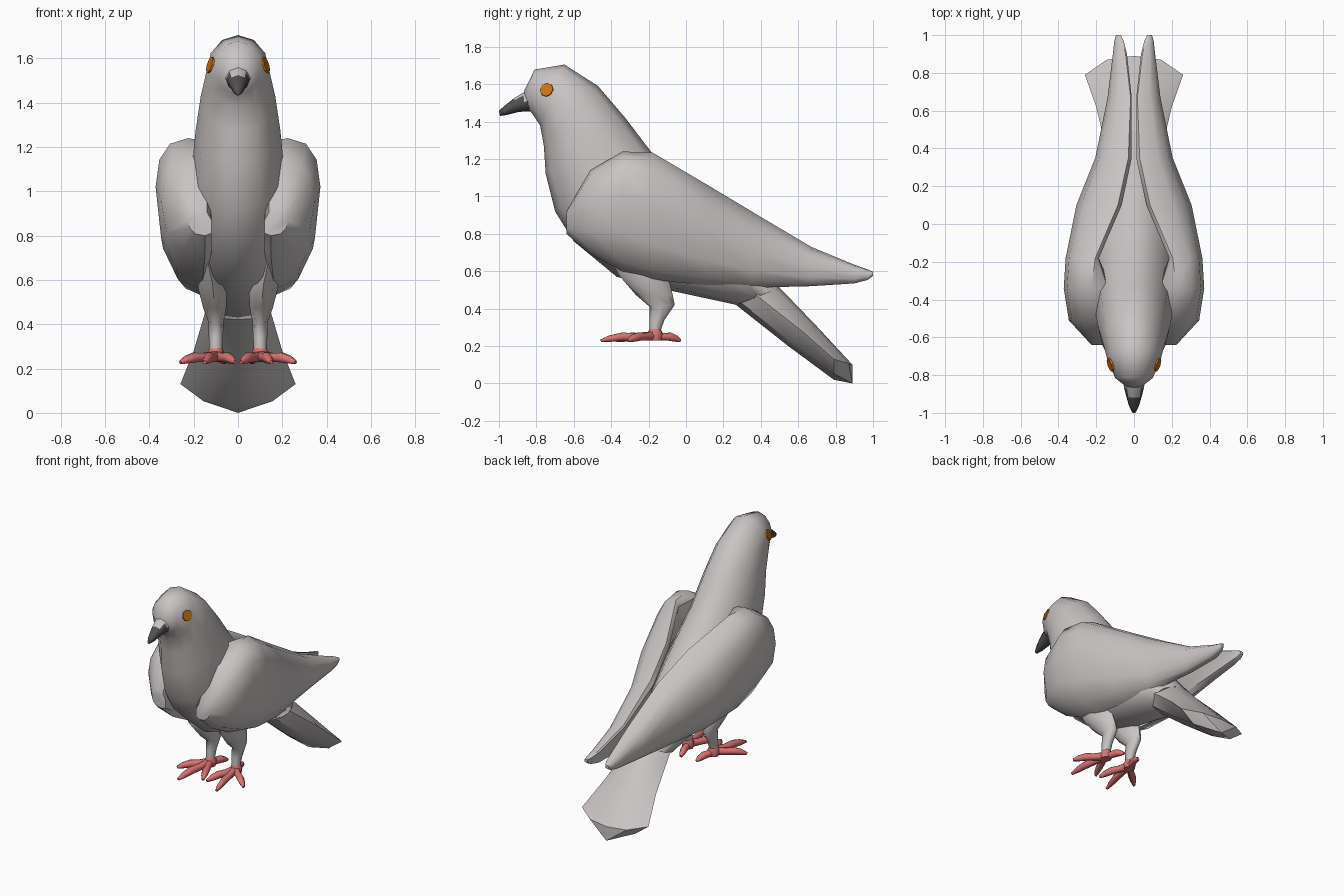
import bpy, bmesh, math
from mathutils import Vector
from mathutils.bvhtree import BVHTree

if "Cube" in bpy.data.objects:
    bpy.data.objects.remove(bpy.data.objects["Cube"])


def material(name, rgb):
    m = bpy.data.materials.new(name)
    m.diffuse_color = (*rgb, 1)
    m.use_nodes = True
    m.node_tree.nodes["Principled BSDF"].inputs["Base Color"].default_value = m.diffuse_color
    return m


GREY = material("feather grey", (0.59, 0.555, 0.55))
DARK = material("beak charcoal", (0.085, 0.08, 0.08))
RED = material("foot red", (0.71, 0.17, 0.17))
ORANGE = material("eye orange", (0.62, 0.17, 0.005))


def finish(name, bm, mats, mirror=False, angle=40):
    bmesh.ops.recalc_face_normals(bm, faces=bm.faces)
    me = bpy.data.meshes.new(name)
    bm.to_mesh(me)
    bm.free()
    ob = bpy.data.objects.new(name, me)
    bpy.context.collection.objects.link(ob)
    for m in mats:
        me.materials.append(m)
    bpy.ops.object.select_all(action='DESELECT')
    ob.select_set(True)
    bpy.context.view_layer.objects.active = ob
    bpy.ops.object.shade_smooth_by_angle(angle=math.radians(angle))
    if mirror:
        mod = ob.modifiers.new("Mirror", 'MIRROR')
        mod.use_mirror_merge = False
    return ob


def loft(bm, rings):
    """Skin a list of equal-length point rings and cap both ends."""
    vs = [[bm.verts.new(p) for p in r] for r in rings]
    n = len(vs[0])
    for a, b in zip(vs, vs[1:]):
        for i in range(n):
            bm.faces.new((a[i], a[(i + 1) % n], b[(i + 1) % n], b[i]))
    bm.faces.new(vs[0])
    bm.faces.new(vs[-1])


def oval(top, bot, hw, n=12, x=0.0):
    """Ring through two (y, z) points with half-width hw."""
    t, b = Vector((x, *top)), Vector((x, *bot))
    mid, half = (t + b) / 2, (t - b) / 2
    return [mid + half * math.cos(k * math.tau / n)
            + Vector((hw * math.sin(k * math.tau / n), 0, 0)) for k in range(n)]


def tube(bm, pts, n=6):
    """Tapered tube along (x, y, z, radius) points."""
    ps = [Vector(p[:3]) for p in pts]
    rings = []
    for i, p in enumerate(ps):
        d = (ps[min(i + 1, len(ps) - 1)] - ps[max(i - 1, 0)]).normalized()
        u = d.cross(Vector((0, 0, 1))).normalized()
        v = u.cross(d)
        rings.append([p + pts[i][3] * (u * math.cos(k * math.tau / n)
                      + v * math.sin(k * math.tau / n)) for k in range(n)])
    loft(bm, rings)


# Body, neck and head in one skin
bm = bmesh.new()
loft(bm, [oval(*r) for r in (
    ((-0.865, 1.565), (-0.85, 1.47), 0.045),
    ((-0.81, 1.678), (-0.82, 1.44), 0.10),
    ((-0.65, 1.705), (-0.78, 1.38), 0.142),
    ((-0.47, 1.59), (-0.76, 1.27), 0.168),
    ((-0.325, 1.42), (-0.75, 1.12), 0.192),
    ((-0.18, 1.23), (-0.70, 0.92), 0.21),
    ((0.0, 1.05), (-0.60, 0.76), 0.225),
    ((0.18, 0.87), (-0.37, 0.57), 0.22),
    ((0.34, 0.71), (-0.10, 0.50), 0.19),
    ((0.50, 0.51), (0.27, 0.42), 0.14))])
bm.normal_update()
tree = BVHTree.FromBMesh(bm)
finish("body", bm, [GREY], angle=75)

# Eyes: thin discs resting on the head
hit, nor, _, _ = tree.ray_cast(Vector((1, -0.745, 1.57)), Vector((-1, 0, 0)))
nor = nor if nor.x > 0 else -nor
bm = bmesh.new()
bmesh.ops.create_cone(bm, cap_ends=True, segments=8, radius1=0.038, radius2=0.037, depth=0.009)
bm.transform(nor.to_track_quat('Z', 'Y').to_matrix().to_4x4())
bmesh.ops.translate(bm, vec=hit + nor * 0.002, verts=bm.verts)
finish("eyes", bm, [ORANGE], True)

# Beak, with the grey cere on its upper rear faces
bm = bmesh.new()
loft(bm, [oval(*r, n=8) for r in (
    ((-0.82, 1.585), (-0.81, 1.455), 0.062),
    ((-0.87, 1.555), (-0.86, 1.455), 0.053),
    ((-0.92, 1.525), (-0.90, 1.45), 0.042),
    ((-0.97, 1.485), (-0.96, 1.435), 0.026),
    ((-1.0, 1.458), (-0.995, 1.43), 0.009))])
bmesh.ops.recalc_face_normals(bm, faces=bm.faces)
for f in bm.faces:
    c = f.calc_center_median()
    top = f.normal.z > 0.6 and c.y > -0.91
    f.material_index = 1 if top or (f.normal.z > 0.2 and c.y > -0.86) else 0
finish("beak", bm, [DARK, GREY], angle=70)

# Folded wings: y, top z, top x, widest x and z, bottom z, bottom x
stations = (
    (-0.64, 0.92, 0.185, 0.225, 0.87, 0.80, 0.15),
    (-0.51, 1.14, 0.20, 0.345, 0.95, 0.69, 0.15),
    (-0.34, 1.24, 0.225, 0.372, 1.02, 0.60, 0.16),
    (-0.18, 1.235, 0.205, 0.362, 0.96, 0.555, 0.16),
    (0.10, 1.07, 0.085, 0.305, 0.82, 0.525, 0.15),
    (0.35, 0.92, 0.03, 0.205, 0.71, 0.512, 0.12),
    (0.67, 0.73, 0.018, 0.14, 0.62, 0.52, 0.09),
    (0.90, 0.635, 0.045, 0.112, 0.585, 0.535, 0.08),
    (0.97, 0.61, 0.06, 0.104, 0.58, 0.553, 0.085),
    (1.0, 0.597, 0.072, 0.095, 0.588, 0.575, 0.085))
rings = []
for y, zt, xt, xm, zm, zb, xb in stations:
    ring = []
    for k in range(4):          # outer curve, top to widest
        a = k * math.pi / 6
        ring.append((xt + (xm - xt) * math.sin(a) ** 0.85, y,
                     zm + (zt - zm) * max(math.cos(a), 0) ** 0.85))
    for k in range(1, 4):       # outer curve, widest to bottom
        a = k * math.pi / 6
        ring.append((xb + (xm - xb) * max(math.cos(a), 0) ** 0.85, y,
                     zm - (zm - zb) * math.sin(a) ** 0.9))
    # inner side: buried in the body at the shoulder, thin behind it
    shoulder = y < -0.3
    xi = 0.12 if shoulder else max(min(xt, xb), xm - (0.09 if y > 0.5 else 0.14))
    rim = min(0.02, (xm - xt) * 0.12)
    inner_top = (0.14, y, zt - 0.015) if shoulder else (max(xt - rim, 0.012), y, zm + 0.85 * (zt - zm))
    ring += [(max(xb - 0.03, min(xi, xb)), y, zb + 0.15 * (zm - zb)), (xi, y, zm), inner_top]
    rings.append(ring)
bm = bmesh.new()
loft(bm, rings)
finish("wings", bm, [GREY], True, 45)

# Fanned tail continuing the rump: half-width, edge, top centre, bottom centre
rings = []
for hw, (ye, ze), (yt, zt), (yb, zb) in (
        (0.12, (0.26, 0.54), (0.38, 0.62), (0.15, 0.47)),
        (0.145, (0.385, 0.465), (0.50, 0.513), (0.27, 0.418)),
        (0.20, (0.62, 0.28), (0.70, 0.305), (0.54, 0.205)),
        (0.26, (0.79, 0.13), (0.89, 0.10), (0.79, 0.02))):
    top = [(s * hw * 0.55, yt + 0.2 * (ye - yt), zt + 0.2 * (ze - zt)) for s in (1, -1)]
    low = [(s * hw * 0.6, yb + 0.2 * (ye - yb), zb + 0.3 * (ze - zb)) for s in (1, -1)]
    rings.append([(0, yt, zt), top[0], (hw, ye, ze), low[0],
                  (0, yb, zb), low[1], (-hw, ye, ze), top[1]])
bm = bmesh.new()
loft(bm, rings)
# blunt tip under the last feathers
tip = bm.verts.new((0, 0.89, 0.0))
cap = [f for f in bm.faces if len(f.verts) == 8 and f.calc_center_median().y > 0.7][0]
loop = list(cap.verts)
bm.faces.remove(cap)
for a, b in zip(loop, loop[1:] + loop[:1]):
    bm.faces.new((a, b, tip))
finish("tail", bm, [GREY], angle=35)

# Feathered legs: front (y, z), back (y, z), half-width, centre x
bm = bmesh.new()
loft(bm, [oval(f, b, hw, 8, x) for f, b, hw, x in (
    ((-0.42, 0.70), (-0.08, 0.67), 0.035, 0.14),
    ((-0.36, 0.58), (-0.09, 0.55), 0.066, 0.115),
    ((-0.27, 0.475), (-0.07, 0.47), 0.052, 0.105),
    ((-0.195, 0.41), (-0.06, 0.42), 0.036, 0.10),
    ((-0.195, 0.34), (-0.115, 0.34), 0.032, 0.10),
    ((-0.195, 0.27), (-0.14, 0.27), 0.029, 0.10))])
finish("legs", bm, [GREY], True, 60)

# Feet: an ankle knob, three front toes and one hind toe
bm = bmesh.new()
loft(bm, [oval((-0.165 - r, z), (-0.165 + r, z), r, 8, 0.10)
          for z, r in ((0.295, 0.028), (0.265, 0.042), (0.23, 0.036))])
for tx, ty in ((0.26, -0.31), (0.15, -0.455), (0.015, -0.37), (0.06, -0.03)):
    dx, dy = tx - 0.10, ty + 0.17
    tube(bm, [(0.10 + dx * t, -0.17 + dy * t, z, r) for t, z, r in
              ((0, 0.255, 0.028), (0.35, 0.25, 0.023), (0.6, 0.25, 0.025),
               (0.82, 0.24, 0.02), (1, 0.228, 0.009))])
finish("feet", bm, [RED], True, 60)
